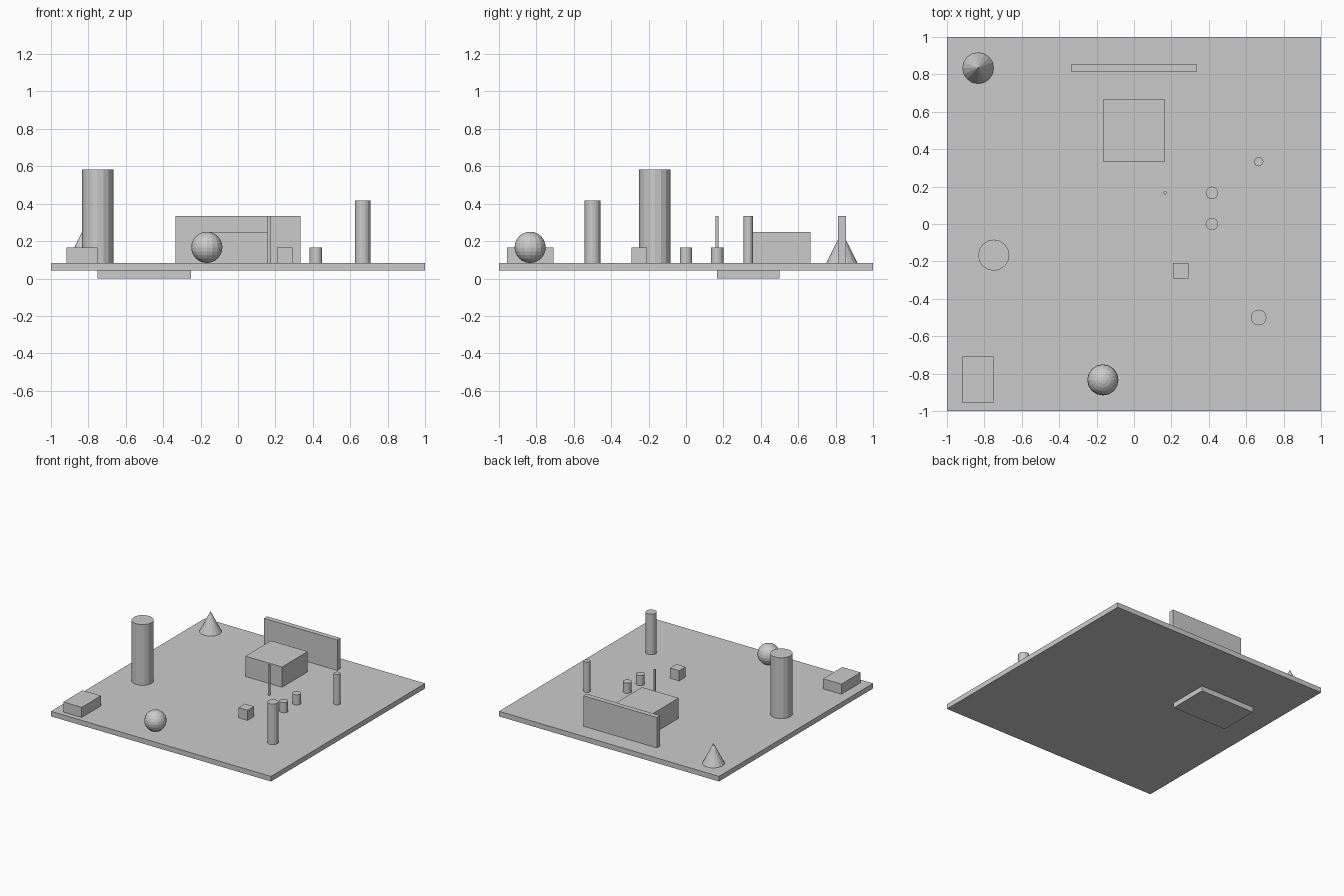
import bpy

if "Cube" in bpy.data.objects:
    bpy.data.objects.remove(bpy.data.objects["Cube"])

U = 1 / 12          # one model unit on the 24 x 24 board
TOP = 0.0833        # top surface of the board


def box(name, x, y, sx, sy, sz, z=TOP):
    bpy.ops.mesh.primitive_cube_add(size=1, location=(x * U, y * U, z + sz * U / 2))
    ob = bpy.context.object
    ob.name = name
    ob.scale = (sx * U, sy * U, sz * U)


def cylinder(name, x, y, r, h, sides=16):
    bpy.ops.mesh.primitive_cylinder_add(vertices=sides, radius=r * U, depth=h * U,
                                        location=(x * U, y * U, TOP + h * U / 2))
    bpy.context.object.name = name


# Board and the slab hanging beneath it
box("ground_board", 0, 0, 24, 24, 0.5, z=TOP - 0.5 * U)
box("under_slab", -6, 4, 6, 4, 0.5, z=0)

# Blocks
box("large_block", 0, 6, 4, 4, 2)
box("back_wall", 0, 10, 8, 0.5, 3)
box("corner_block", -10, -10, 2, 3, 1)
box("small_cube", 3, -3, 1, 1, 1)

# Round posts
cylinder("tall_column", -9, -2, 1, 6)
cylinder("front_post", 8, -6, 0.5, 4)
cylinder("back_post", 8, 4, 0.3, 3)
cylinder("thin_pole", 2, 2, 0.1, 3)
for i, y in enumerate((0, 2)):
    cylinder(f"short_stub_{i + 1}", 5, y, 0.4, 1)

# Ball resting on the board
bpy.ops.mesh.primitive_uv_sphere_add(segments=16, ring_count=12, radius=U,
                                     location=(-2 * U, -10 * U, TOP + U))
bpy.context.object.name = "ball"

# Cone in the back left corner
bpy.ops.mesh.primitive_cone_add(vertices=16, radius1=U, radius2=0, depth=2 * U,
                                location=(-10 * U, 10 * U, TOP + U))
bpy.context.object.name = "cone"
